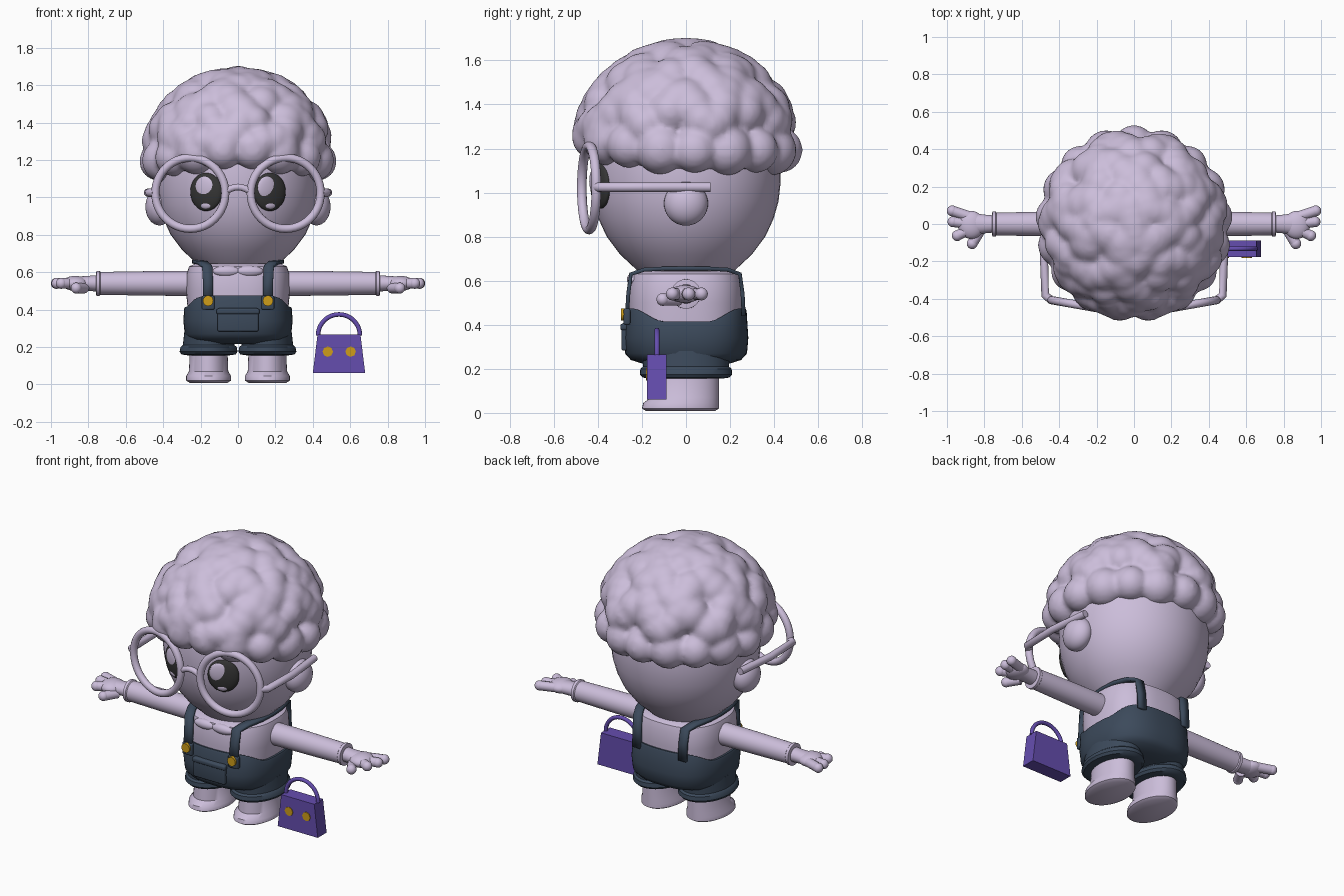
import bpy, bmesh, math
from math import sin, cos, pi, radians
from mathutils import Matrix, Vector

if "Cube" in bpy.data.objects:
    bpy.data.objects.remove(bpy.data.objects["Cube"])


def material(name, rgb):
    m = bpy.data.materials.new(name)
    m.use_nodes = True
    m.diffuse_color = (*rgb, 1)
    m.node_tree.nodes["Principled BSDF"].inputs["Base Color"].default_value = (*rgb, 1)
    return m


LILAC = material("lilac", (0.60, 0.51, 0.70))
DENIM = material("denim blue", (0.045, 0.068, 0.105))
PURPLE = material("bag purple", (0.13, 0.075, 0.43))
GOLD = material("button gold", (0.62, 0.34, 0.01))
DARK = material("eye black", (0.035, 0.035, 0.035))


def finish(name, bm, mat, angle=40):
    """Turn a bmesh into a named, smooth-shaded object."""
    bmesh.ops.recalc_face_normals(bm, faces=bm.faces)
    me = bpy.data.meshes.new(name)
    bm.to_mesh(me)
    bm.free()
    me.materials.append(mat)
    me.polygons.foreach_set("use_smooth", [True] * len(me.polygons))
    me.set_sharp_from_angle(angle=radians(angle))
    ob = bpy.data.objects.new(name, me)
    bpy.context.collection.objects.link(ob)
    return ob


def loft(name, rows, mat, n=48, power=2.0, bend=None, matrix=None):
    """Stack rounded rings; each row is z, rx, ry, cx, cy."""
    bm = bmesh.new()
    rings = []
    for z, rx, ry, cx, cy in rows:
        ring = []
        for i in range(n):
            a = 2 * pi * i / n
            c, s = cos(a), sin(a)
            x = math.copysign(abs(c) ** (2 / power), c) * rx
            y = math.copysign(abs(s) ** (2 / power), s) * ry
            ring.append(bm.verts.new((cx + x, cy + y, z)))
        rings.append(ring)
    for a, b in zip(rings, rings[1:]):
        for i in range(n):
            j = (i + 1) % n
            bm.faces.new((a[i], a[j], b[j], b[i]))
    bm.faces.new(rings[0])
    bm.faces.new(rings[-1])
    if bend:
        for v in bm.verts:
            v.co = bend(v.co)
    if matrix:
        bm.transform(matrix)
    return finish(name, bm, mat)


def ball(name, loc, radii, mat, yaw=0):
    bm = bmesh.new()
    m = Matrix.Translation(loc) @ Matrix.Rotation(yaw, 4, "Z") @ Matrix.Diagonal((*radii, 1))
    bmesh.ops.create_uvsphere(bm, u_segments=32, v_segments=20, radius=1, matrix=m)
    return finish(name, bm, mat)


def tube(name, pts, radius, mat, cyclic=False):
    cu = bpy.data.curves.new(name, "CURVE")
    cu.dimensions = "3D"
    cu.bevel_depth, cu.bevel_resolution, cu.use_fill_caps = radius, 4, True
    sp = cu.splines.new("POLY")
    sp.points.add(len(pts) - 1)
    for p, co in zip(sp.points, pts):
        p.co = (*co, 1)
    sp.use_cyclic_u = cyclic
    sp.use_smooth = True
    cu.materials.append(mat)
    ob = bpy.data.objects.new(name, cu)
    bpy.context.collection.objects.link(ob)
    return ob


def block(name, loc, size, mat, bevel=0.0, taper=1.0):
    bm = bmesh.new()
    bmesh.ops.create_cube(bm, size=1)
    for v in bm.verts:
        if v.co.z > 0:
            v.co.x *= taper
        v.co = Vector(loc) + Vector(a * b for a, b in zip(v.co, size))
    if bevel:
        bmesh.ops.bevel(bm, geom=bm.edges[:], offset=bevel, segments=3, profile=0.5, affect="EDGES")
    return finish(name, bm, mat)


def disc(name, loc, r, depth, mat, n=24):
    bm = bmesh.new()
    m = Matrix.Translation(loc) @ Matrix.Rotation(pi / 2, 4, "X")
    bmesh.ops.create_cone(bm, cap_ends=True, segments=n, radius1=r, radius2=r, depth=depth, matrix=m)
    return finish(name, bm, mat)


# Head: an egg tapering to the neck
head = [(0.61, 0.18), (0.65, 0.225), (0.72, 0.30), (0.80, 0.36), (0.88, 0.397), (0.96, 0.42),
        (1.05, 0.43), (1.17, 0.43), (1.30, 0.40), (1.43, 0.31), (1.52, 0.19), (1.56, 0.06)]
loft("head", [(z, r, r, 0, 0) for z, r in head], LILAC)

# Hair: winding chains of blobs fused into soft curls
hair = bmesh.new()


def curl_blob(az, el, r):
    a, e = radians(az), radians(el)
    loc = ((0.53 - r) * cos(e) * cos(a), (0.53 - r) * cos(e) * sin(a), 1.2 + (0.505 - r) * sin(e))
    bmesh.ops.create_icosphere(hair, subdivisions=3, radius=r, matrix=Matrix.Translation(loc))


def hairline(az):
    return 9 * max(0, -sin(radians(az))) ** 2


for k in range(17):
    az = 270 + 360 * (k + 0.5) / 17
    curl_blob(az, hairline(az) - 1, 0.105 + 0.012 * (k % 2))
for count, el, sway, r in ((7, 24, 9, 0.105), (5, 47, 10, 0.112), (3, 69, 6, 0.115)):
    for k in range(count):
        for t in range(8):
            az = 360 * (k + t / 10) / count + el * 1.7
            curl_blob(az, el + sway * sin(t * 0.95 + k * 2.1), r + 0.012 * sin(t + k))
for t in range(5):
    curl_blob(100, 78 + t * 6, 0.115)
for side in (-1, 1):
    for t in range(4):
        curl_blob(270 + side * (9 + 8 * t), 10 + 4 * sin(t), 0.09)
ob = finish("curly_hair", hair, LILAC, 180)
remesh = ob.modifiers.new("fuse", "REMESH")
remesh.mode, remesh.voxel_size, remesh.use_smooth_shade = "VOXEL", 0.016, True
soft = ob.modifiers.new("soften", "SMOOTH")
soft.factor, soft.iterations = 0.5, 4

# Face, glasses and everything paired left and right
for s, side in ((1, "left"), (-1, "right")):
    ball(side + "_ear", (s * 0.42, 0, 0.95), (0.075, 0.1, 0.1), LILAC)
    yaw = s * radians(24)

    def on_face(x, depth):
        return x, -math.sqrt(0.427 ** 2 - x * x) - depth

    ball(side + "_eye", (*on_face(s * 0.17, -0.004), 1.03), (0.092, 0.03, 0.103), DARK, yaw)
    ball(side + "_eye_highlight", (*on_face(s * 0.167 - 0.012, 0.016), 1.052), (0.054, 0.014, 0.06), LILAC, yaw)
    ball(side + "_eye_glint", (*on_face(s * 0.172, 0.008), 0.962), (0.036, 0.013, 0.024), LILAC, yaw)

    # Round frame, turned slightly back at the outer edge
    turn = s * radians(10)
    tube(side + "_glasses_rim",
         [(s * 0.255 + 0.19 * cos(a) * cos(turn), -0.44 + 0.19 * cos(a) * sin(turn), 1.022 + 0.19 * sin(a))
          for a in (2 * pi * i / 48 for i in range(48))], 0.022, LILAC, True)
    tube(side + "_glasses_temple", [(s * 0.445, -0.405, 1.025), (s * 0.475, -0.38, 1.025),
                                    (s * 0.482, -0.15, 1.025), (s * 0.455, 0.11, 1.025)], 0.022, LILAC)

    # Arm with a cuff, laid along x
    lay = Matrix.Translation((0, 0, 0.54)) @ Matrix.Rotation(s * pi / 2, 4, "Y")
    arm = [(0.2, 0.068), (0.5, 0.065), (0.735, 0.061), (0.74, 0.067), (0.757, 0.067), (0.76, 0.05)]
    loft(side + "_arm", [(x, r, r, 0, 0) for x, r in arm], LILAC, 32, matrix=lay)
    loft(side + "_wrist", [(0.74, 0.045, 0.045, 0, 0), (0.80, 0.04, 0.05, 0, 0),
                           (0.87, 0.036, 0.06, 0, 0)], LILAC, 24, matrix=lay)
    ball(side + "_palm", (s * 0.87, -0.005, 0.54), (0.07, 0.075, 0.04), LILAC)
    for finger, root, tip in (("outer_finger", (0.88, 0.04), (0.972, 0.07)),
                              ("middle_finger", (0.88, 0.0), (0.968, 0.012)),
                              ("inner_finger", (0.88, -0.03), (0.945, -0.062)),
                              ("thumb", (0.82, -0.03), (0.865, -0.105))):
        z = 0.515 if finger == "thumb" else 0.54
        tube(f"{side}_{finger}", [(s * root[0], root[1], z), (s * tip[0], tip[1], z)], 0.028, LILAC)
        ball(f"{side}_{finger}_tip", (s * tip[0], tip[1], z), (0.029, 0.029, 0.029), LILAC)

    # Leg, foot and turned-up trouser cuff
    x = s * 0.157
    loft(side + "_leg", [(0.008, 0.10, 0.155, x, -0.025), (0.02, 0.12, 0.175, x, -0.025),
                         (0.045, 0.12, 0.172, x, -0.022), (0.07, 0.105, 0.155, x, -0.005),
                         (0.2, 0.1, 0.15, x, 0)], LILAC, 40)
    loft(side + "_trouser_leg", [(0.155, 0.11, 0.16, x, 0), (0.16, 0.145, 0.195, x, 0),
                                 (0.175, 0.155, 0.21, x, 0), (0.2, 0.15, 0.207, x, 0),
                                 (0.21, 0.138, 0.195, x, 0), (0.28, 0.13, 0.2, x, 0)], DENIM, 40)

    # Strap over the shoulder, with a tab and button
    path = [(0.16, -0.268, 0.44), (0.16, -0.262, 0.54), (0.165, -0.25, 0.63), (0.19, -0.19, 0.65),
            (0.215, -0.1, 0.655), (0.22, 0.0, 0.655), (0.215, 0.1, 0.655), (0.19, 0.19, 0.65),
            (0.165, 0.245, 0.63), (0.16, 0.257, 0.54), (0.16, 0.262, 0.44)]
    bm = bmesh.new()
    rows = [[bm.verts.new((s * px + w, py, pz)) for w in (-0.027, 0.027)] for px, py, pz in path]
    for a, b in zip(rows, rows[1:]):
        bm.faces.new((a[0], a[1], b[1], b[0]))
    strap = finish(side + "_strap", bm, DENIM)
    thick = strap.modifiers.new("thickness", "SOLIDIFY")
    thick.thickness, thick.offset = 0.018, 0
    block(side + "_strap_tab", (s * 0.16, -0.268, 0.437), (0.068, 0.03, 0.075), DENIM, 0.008)
    disc(side + "_button", (s * 0.16, -0.285, 0.447), 0.028, 0.022, GOLD)

tube("glasses_bridge", [(0.15 * t / 3 * 0.4 * 1.0, -0.472, 1.055 - 0.0022 * t * t) for t in range(-3, 4)],
     0.018, LILAC)

# Shirt and overalls share a squarish round section
loft("shirt", [(0.3, 0.26, 0.25, 0, 0), (0.5, 0.278, 0.262, 0, 0), (0.59, 0.275, 0.258, 0, 0),
               (0.63, 0.262, 0.247, 0, 0), (0.645, 0.23, 0.22, 0, 0)], LILAC, 64, 2.6)


def scoop(co):
    """Lower the waistband at the sides, keeping the bib and back high."""
    if co.z > 0.4:
        t = min(1, max(0, (abs(co.y) - 0.1) / 0.15))
        co.z -= 0.06 * (1 - t * t * (3 - 2 * t))
    return co


loft("overalls", [(0.215, 0.2, 0.17, 0, 0), (0.24, 0.265, 0.25, 0, 0), (0.27, 0.285, 0.277, 0, 0),
                  (0.34, 0.292, 0.283, 0, 0), (0.465, 0.288, 0.275, 0, 0), (0.475, 0.283, 0.27, 0, 0),
                  (0.475, 0.26, 0.25, 0, 0)], DENIM, 64, 2.6, scoop)
block("bib_pocket", (0, -0.279, 0.345), (0.22, 0.028, 0.125), DENIM, 0.01)
block("pocket_flap", (0, -0.282, 0.39), (0.23, 0.032, 0.03), DENIM, 0.01)

# Shirt collar
for s, side in ((1, "left"), (-1, "right")):
    ball(side + "_collar", (s * 0.06, -0.238, 0.605), (0.075, 0.03, 0.03), LILAC)

# Handbag
block("bag", (0.54, -0.132, 0.163), (0.28, 0.088, 0.205), PURPLE, 0, 0.82)
tube("bag_handle", [(0.54 + 0.112 * cos(pi * i / 24), -0.132, 0.262 + 0.112 * sin(pi * i / 24))
                    for i in range(25)], 0.012, PURPLE)
for x in (0.48, 0.602):
    disc("bag_stud", (x, -0.177, 0.175), 0.028, 0.008, GOLD, 8)
